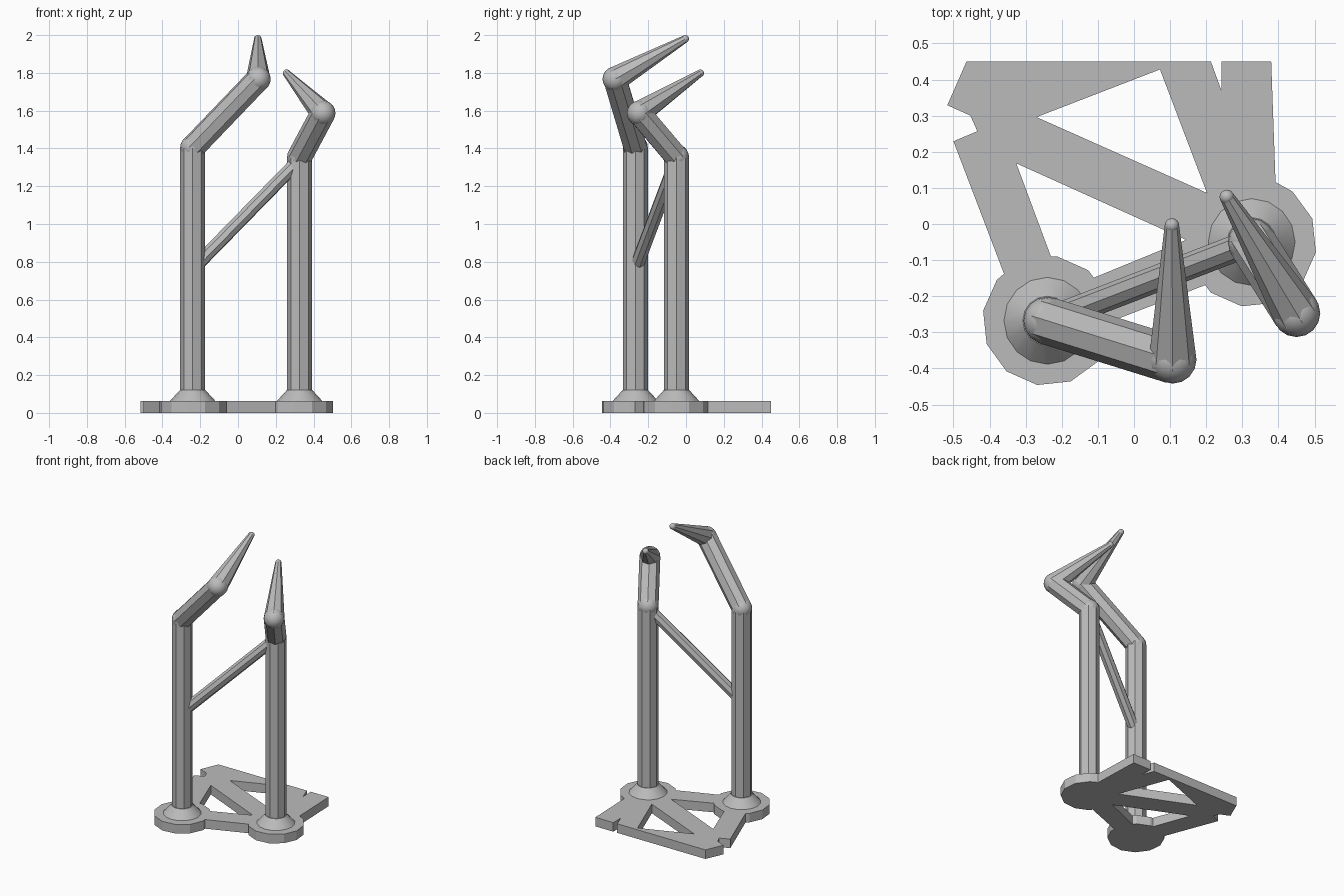
import bpy
from math import cos, sin, atan2, radians
from mathutils import Vector, Matrix

cube = bpy.data.objects.get("Cube")
if cube:
    bpy.data.objects.remove(cube, do_unlink=True)

grey = bpy.data.materials.new("stone grey")
grey.use_nodes = True
COLOUR = (0.5, 0.5, 0.5, 1)
grey.diffuse_color = COLOUR
grey.node_tree.nodes["Principled BSDF"].inputs["Base Color"].default_value = COLOUR

PLATE_TOP = 0.063
R = 0.066
POST_A = Vector((-0.24, -0.268))
POST_B = Vector((0.326, -0.05))
AXIS = (POST_B - POST_A).normalized()
SIDE = Vector((-AXIS.y, AXIS.x))
TURN = atan2(AXIS.y, AXIS.x)


def finish(name, smooth=False):
    obj = bpy.context.object
    obj.name = name
    obj.data.materials.clear()
    obj.data.materials.append(grey)
    if smooth:
        bpy.ops.object.shade_smooth_by_angle(angle=radians(35))
    return obj


def rod(name, start, end, r1, r2, sides=8, smooth=False):
    """Tapered prism between two points."""
    start, end = Vector(start), Vector(end)
    d = end - start
    bpy.ops.mesh.primitive_cone_add(vertices=sides, radius1=r1, radius2=r2, depth=d.length)
    obj = finish(name, smooth)
    obj.matrix_world = Matrix.Translation((start + end) / 2) @ d.to_track_quat('Z', 'Y').to_matrix().to_4x4()
    return obj


def ball(name, centre, r):
    bpy.ops.mesh.primitive_uv_sphere_add(segments=16, ring_count=10, radius=r, location=centre)
    return finish(name, True)


def arc(centre, first, last):
    """Corners of a twelve-sided disc turned to the line between the posts."""
    angles = [TURN + radians(30 * k) for k in range(first, last + 1)]
    return [centre + 0.18 * Vector((cos(a), sin(a))) for a in angles]


# Base plate: outline with notches and two cut-out windows
outline = [(-0.464, 0.45), (-0.517, 0.329), (-0.453, 0.30), (-0.434, 0.257),
           (-0.5, 0.229), (-0.36, -0.138)]
outline += arc(POST_A, 4, 11)
outline += [POST_A + AXIS * 0.163 - SIDE * 0.065, POST_B - AXIS * 0.163 - SIDE * 0.065]
outline += arc(POST_B, 7, 13)
outline += [(0.392, 0.116), (0.38, 0.45), (0.243, 0.45), (0.243, 0.367), (0.213, 0.45)]
upper_window = [(0.072, 0.428), (-0.27, 0.296), (0.202, 0.086)]
lower_window = [(-0.326, 0.168), (0.144, -0.044), POST_A + AXIS * 0.163 + SIDE * 0.065]
lower_window += arc(POST_A, 1, 2) + [(-0.23, -0.09)]

curve = bpy.data.curves.new("base_plate", 'CURVE')
curve.dimensions = '2D'
curve.fill_mode = 'BOTH'
curve.extrude = PLATE_TOP / 2
for loop in (outline, upper_window, lower_window):
    spline = curve.splines.new('POLY')
    spline.points.add(len(loop) - 1)
    for point, co in zip(spline.points, loop):
        point.co = (co[0], co[1], 0, 1)
    spline.use_cyclic_u = True
plate = bpy.data.objects.new("base_plate", curve)
plate.location.z = PLATE_TOP / 2
bpy.context.collection.objects.link(plate)
bpy.ops.object.select_all(action='DESELECT')
plate.select_set(True)
bpy.context.view_layer.objects.active = plate
bpy.ops.object.convert(target='MESH')
finish("base_plate")
bpy.ops.object.shade_flat()

# Two posts, each with a foot, a bent arm and a pointed spike
posts = [("right", POST_A, 1.405, (0.107, -0.376, 1.767), (0.105, -0.004, 1.98)),
         ("left", POST_B, 1.355, (0.45, -0.247, 1.587), (0.257, 0.075, 1.798))]
for side, base, height, elbow, tip in posts:
    shoulder = (*base, height)
    rod(side + "_foot", (*base, PLATE_TOP - 0.005), (*base, 0.12), 0.125, 0.068, 16, True)
    rod(side + "_post", (*base, 0.05), shoulder, R, R)
    ball(side + "_shoulder", shoulder, R)
    rod(side + "_arm", shoulder, elbow, R, R)
    ball(side + "_elbow", elbow, R)
    rod(side + "_spike", elbow, tip, R, 0.02)
    ball(side + "_spike_tip", tip, 0.02)

# Diagonal brace between the posts
rod("brace", (*(POST_A + AXIS * 0.03), 0.79), (*POST_B, 1.34), 0.037, 0.037)
